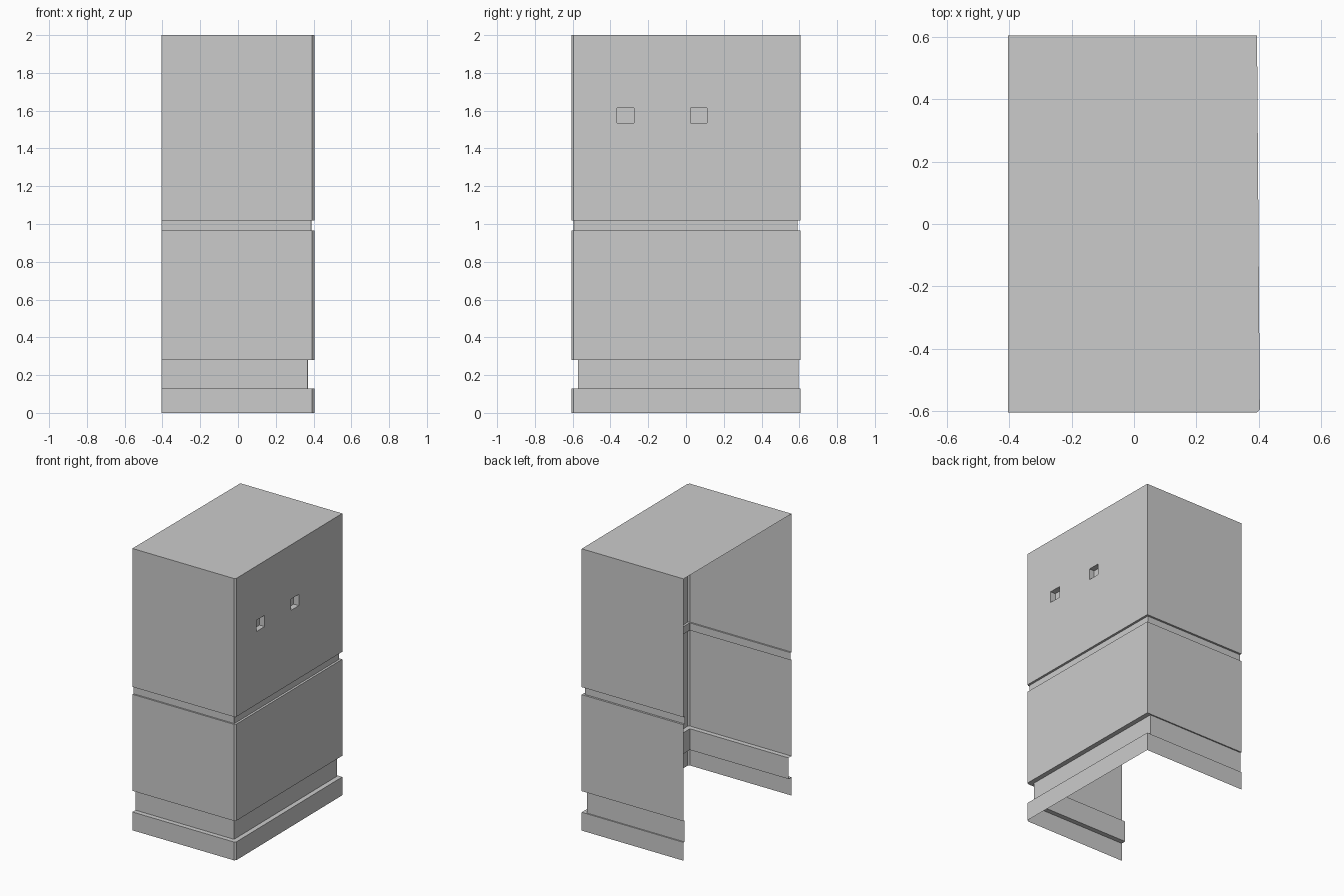
import bpy, bmesh
from mathutils import Vector

if "Cube" in bpy.data.objects:
    bpy.data.objects.remove(bpy.data.objects["Cube"])

LEFT = -0.405      # open side of the shell
CH = 0.011         # small chamfer on the front right corner


def ring(bm, z, front, right, back):
    """Open plan outline of the three walls, inset per wall."""
    fy, by, rx = -0.606 + front, 0.605 - back, 0.404 - right
    ch = CH if right == 0 else 0.001
    pts = [(LEFT, fy), (rx - ch, fy), (rx, fy + ch), (rx - 0.009, by), (LEFT, by)]
    return [bm.verts.new((x, y, z)) for x, y in pts]


full, groove, recess = (0, 0, 0), (0.011, 0.016, 0.014), (0.034, 0.034, 0.009)
levels = [(0, full), (0.13, full), (0.13, recess), (0.28, recess),
          (0.28, full), (0.965, full), (0.965, groove), (1.018, groove),
          (1.018, full), (2.0, full)]

bm = bmesh.new()

# Front, right and back walls with grooves, open on the left and below
rings = [ring(bm, z, *inset) for z, inset in levels]
for lo, hi in zip(rings, rings[1:]):
    for i in range(4):
        f = bm.faces.new((lo[i], lo[i + 1], hi[i + 1], hi[i]))
        if lo is rings[-2] and i == 2:
            panel = f

# Top panel
bm.faces.new(rings[-1])

# Cut the upper right panel around the two square sockets
Y_RANGES = [(-0.365, -0.275), (0.025, 0.112)]
Z_RANGE = (1.535, 1.615)
cuts = [((0, y, 0), (0, 1, 0)) for r in Y_RANGES for y in r]
cuts += [((0, 0, z), (0, 0, 1)) for z in Z_RANGE]
bm.normal_update()
for co, no in cuts:
    faces = [f for f in bm.faces if f.normal.x > 0.9 and f.calc_center_median().z > 1.02]
    edges = {e for f in faces for e in f.edges}
    verts = {v for f in faces for v in f.verts}
    bmesh.ops.bisect_plane(bm, geom=faces + list(edges) + list(verts),
                           dist=1e-5, plane_co=co, plane_no=no)
    bm.normal_update()


def in_socket(f):
    c = f.calc_center_median()
    return (f.normal.x > 0.9 and Z_RANGE[0] < c.z < Z_RANGE[1]
            and any(a < c.y < b for a, b in Y_RANGES))


# Push the sockets inward
sockets = [f for f in bm.faces if in_socket(f)]
out = bmesh.ops.extrude_discrete_faces(bm, faces=sockets)
for f in out["faces"]:
    bmesh.ops.translate(bm, verts=f.verts[:], vec=Vector((-0.04, 0, 0)))

# Merge the leftover strips of the flat panel
bmesh.ops.dissolve_limit(bm, angle_limit=0.001, verts=bm.verts[:], edges=bm.edges[:])

mesh = bpy.data.meshes.new("cabinet_shell")
bm.to_mesh(mesh)
bm.free()
bpy.context.collection.objects.link(bpy.data.objects.new("cabinet_shell", mesh))
